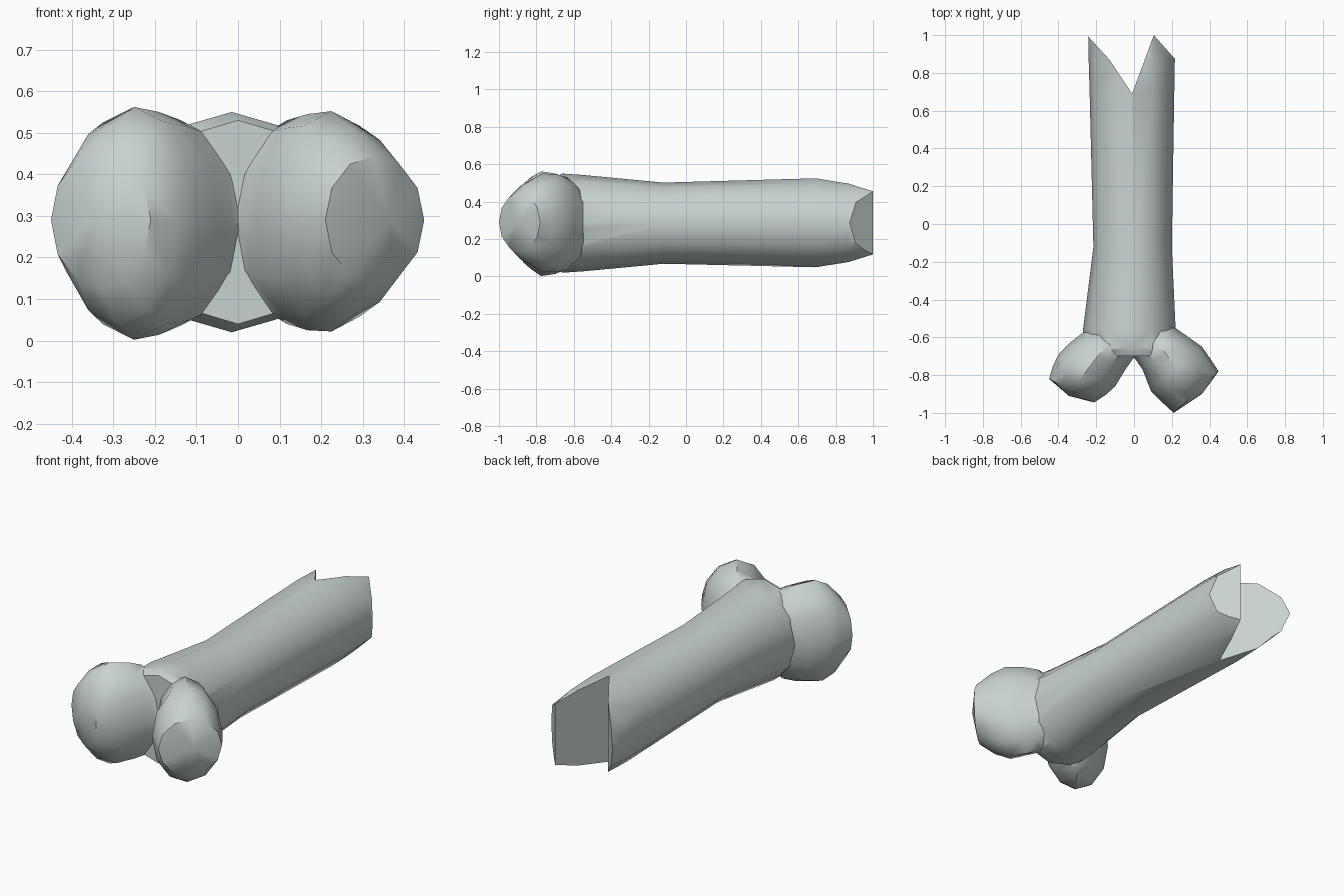
import bpy, bmesh, math

if "Cube" in bpy.data.objects:
    bpy.data.objects.remove(bpy.data.objects["Cube"])

bone_mat = bpy.data.materials.new("pale bone grey")
bone_mat.diffuse_color = (0.58, 0.64, 0.64, 1)
bone_mat.use_nodes = True
bone_mat.node_tree.nodes["Principled BSDF"].inputs["Base Color"].default_value = bone_mat.diffuse_color


def finish(name, bm):
    bmesh.ops.recalc_face_normals(bm, faces=bm.faces[:])
    me = bpy.data.meshes.new(name)
    bm.to_mesh(me)
    bm.free()
    me.materials.append(bone_mat)
    ob = bpy.data.objects.new(name, me)
    bpy.context.collection.objects.link(ob)
    return ob


def loft(name, rings, sides=12, tip=None):
    """Each ring is a vertical ellipse: (x1, y1, x2, y2, centre z, half height)."""
    bm = bmesh.new()
    loops = []
    for x1, y1, x2, y2, cz, h in rings:
        loop = []
        for i in range(sides):
            a = 2 * math.pi * i / sides
            t = (1 + math.cos(a)) / 2
            loop.append(bm.verts.new((x1 + (x2 - x1) * t, y1 + (y2 - y1) * t, cz + h * math.sin(a))))
        loops.append(loop)
    for p, q in zip(loops, loops[1:]):
        for i in range(sides):
            j = (i + 1) % sides
            bm.faces.new((p[i], p[j], q[j], q[i]))
    bm.faces.new(loops[0])
    if tip:
        v = bm.verts.new(tip)
        for i in range(sides):
            bm.faces.new((loops[-1][i], loops[-1][(i + 1) % sides], v))
    else:
        bm.faces.new(loops[-1])
    return finish(name, bm)


# Shaft, slightly waisted
bone = loft("broken_bone", [
    (-0.22, -0.70, 0.22, -0.70, 0.285, 0.245),
    (-0.26, -0.66, 0.23, -0.66, 0.285, 0.265),
    (-0.27, -0.56, 0.22, -0.55, 0.285, 0.258),
    (-0.215, -0.12, 0.20, -0.12, 0.285, 0.217),
    (-0.235, 0.70, 0.213, 0.70, 0.287, 0.238),
    (-0.24, 0.87, 0.216, 0.87, 0.287, 0.228),
    (-0.243, 1.03, 0.22, 1.03, 0.287, 0.188)])

# Two rounded knobs
left = loft("left_knob", [
    (-0.21, -0.52, 0.04, -0.66, 0.283, 0.17),
    (-0.27, -0.575, -0.01, -0.72, 0.283, 0.248),
    (-0.335, -0.625, -0.045, -0.77, 0.282, 0.268),
    (-0.40, -0.69, -0.10, -0.86, 0.282, 0.28),
    (-0.43, -0.755, -0.15, -0.905, 0.285, 0.245),
    (-0.45, -0.82, -0.21, -0.945, 0.29, 0.165)],
    tip=(-0.345, -0.91, 0.295))
right = loft("right_knob", [
    (0.16, -0.50, -0.04, -0.66, 0.285, 0.17),
    (0.225, -0.555, 0.01, -0.72, 0.285, 0.245),
    (0.29, -0.60, 0.045, -0.77, 0.285, 0.26),
    (0.36, -0.65, 0.09, -0.885, 0.287, 0.265),
    (0.405, -0.715, 0.15, -0.945, 0.288, 0.225),
    (0.448, -0.78, 0.21, -1.0, 0.29, 0.155)],
    tip=(0.36, -0.90, 0.295))

# Jagged break cutter
bm = bmesh.new()
outline = [(-0.35, 1.11), (-0.13, 0.87), (-0.01, 0.69), (0.105, 1.0), (0.30, 0.78), (0.30, 1.4), (-0.35, 1.4)]
face = bm.faces.new([bm.verts.new((x, y, -0.3)) for x, y in outline])
ext = bmesh.ops.extrude_face_region(bm, geom=[face])
bmesh.ops.translate(bm, vec=(0, 0, 1.2), verts=[g for g in ext["geom"] if isinstance(g, bmesh.types.BMVert)])
cutter = finish("break_cutter", bm)

# Merge the parts into one surface
bpy.context.view_layer.objects.active = bone
bone.select_set(True)
for ob, op in ((left, 'UNION'), (right, 'UNION'), (cutter, 'DIFFERENCE')):
    m = bone.modifiers.new(op, 'BOOLEAN')
    m.operation = op
    m.solver = 'EXACT'
    m.object = ob
    bpy.ops.object.modifier_apply(modifier=m.name)
    bpy.data.objects.remove(ob)
bpy.ops.object.shade_smooth_by_angle(angle=math.radians(42))
